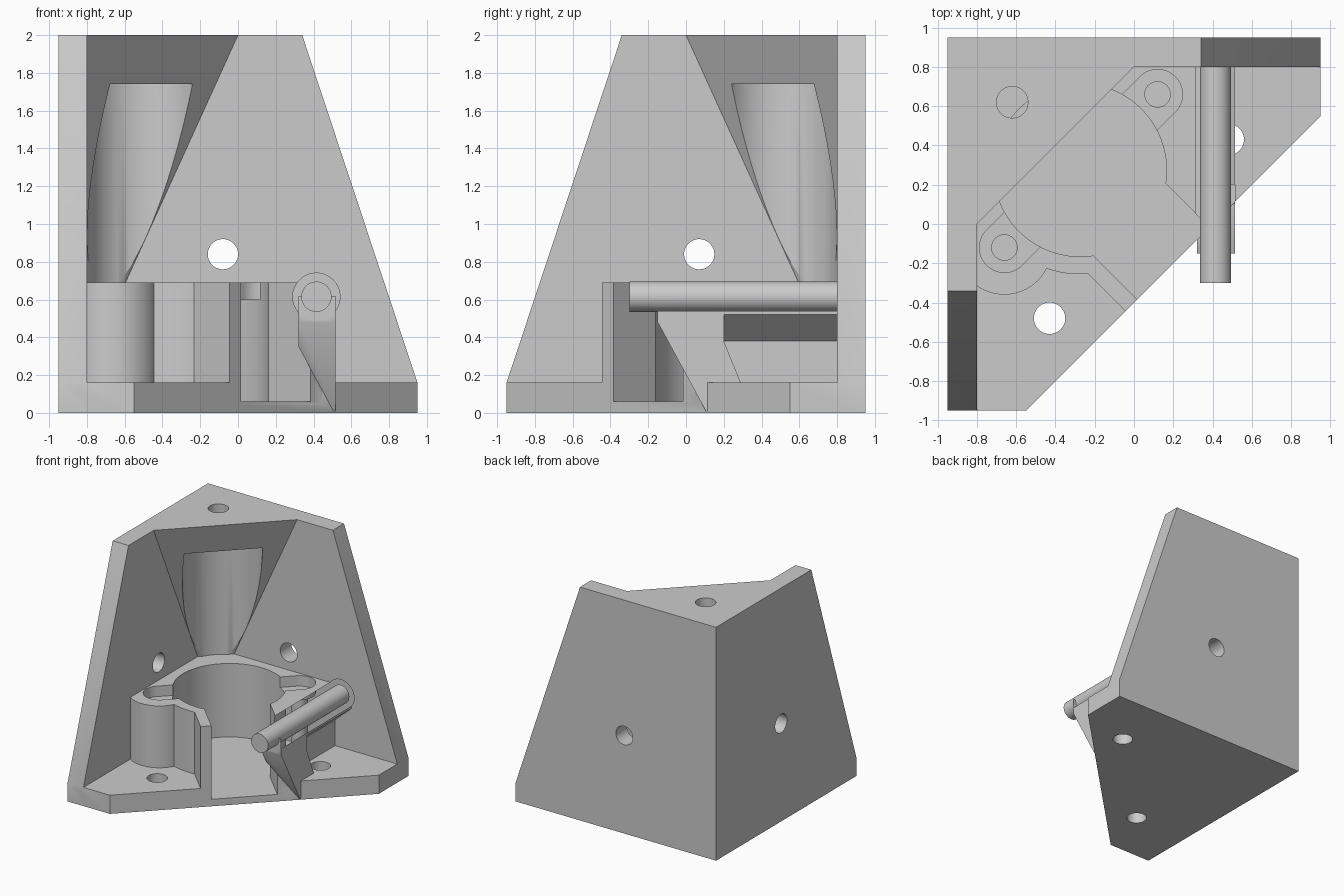
import bpy, bmesh, math
from mathutils import Vector

cube = bpy.data.objects.get("Cube")
if cube:
    bpy.data.objects.remove(cube, do_unlink=True)

grey = bpy.data.materials.new("matte_grey")
grey.use_nodes = True
COLOUR = (0.6, 0.6, 0.6, 1)
grey.diffuse_color = COLOUR
grey.node_tree.nodes["Principled BSDF"].inputs["Base Color"].default_value = COLOUR

AXES = {"x": lambda a, b, h: (h, a, b),
        "y": lambda a, b, h: (a, h, b),
        "z": lambda a, b, h: (a, b, h)}


def make(name, bm):
    bmesh.ops.recalc_face_normals(bm, faces=bm.faces)
    mesh = bpy.data.meshes.new(name)
    bm.to_mesh(mesh)
    bm.free()
    mesh.materials.append(grey)
    ob = bpy.data.objects.new(name, mesh)
    bpy.context.scene.collection.objects.link(ob)
    return ob


def prism(name, points, axis, lo, hi):
    """Extrude a flat outline along an axis."""
    bm = bmesh.new()
    place = AXES[axis]
    face = bm.faces.new([bm.verts.new(place(a, b, lo)) for a, b in points])
    out = bmesh.ops.extrude_face_region(bm, geom=[face])
    verts = [g for g in out["geom"] if isinstance(g, bmesh.types.BMVert)]
    bmesh.ops.translate(bm, verts=verts, vec=Vector(place(0, 0, hi - lo)))
    return make(name, bm)


def rod(name, a, b, r, axis, lo, hi, n=64):
    ring = [(a + r * math.cos(2 * math.pi * i / n),
             b + r * math.sin(2 * math.pi * i / n)) for i in range(n)]
    return prism(name, ring, axis, lo, hi)


def flip(points):
    """Mirror across the diagonal symmetry plane."""
    return [(-y, -x) for x, y in points]


def diag(u, v):
    """Diagonal coordinates: u points out of the corner, v runs across."""
    return ((u + v) / math.sqrt(2), (v - u) / math.sqrt(2))


def combine(part, operation):
    mod = body.modifiers.new("join", "BOOLEAN")
    mod.operation = operation
    mod.solver = "EXACT"
    mod.object = part
    part.hide_render = True
    bpy.context.view_layer.objects.active = body
    bpy.ops.object.modifier_apply(modifier=mod.name)
    bpy.data.objects.remove(part, do_unlink=True)


def add(part):
    combine(part, "UNION")


def cut(part):
    combine(part, "DIFFERENCE")


W, I, TOP = 0.95, 0.8, 0.69
EDGE = 0.4 / math.sqrt(2)

# Two walls and the floor
body = prism("corner_bracket", [(-W, 0), (W, 0), (W, 0.16), (0.34, 2), (-W, 2)], "y", I, W)
add(prism("left_wall", [(W, 0), (-W, 0), (-W, 0.16), (-0.34, 2), (W, 2)], "x", -W, -I))
add(prism("floor", [(-W, W), (W, W), (W, 0.55), (-0.55, -W), (-W, -W)], "z", 0, 0.16))

# Sloping corner gusset with a round recess
bm = bmesh.new()
for p in [(-I, 0, 2), (0, I, 2), (-I, I, 0.24), (-0.9, 0, 2), (0, 0.9, 2),
          (-0.9, 0.9, 2), (-0.9, 0.9, 0.24)]:
    bm.verts.new(p)
bmesh.ops.convex_hull(bm, input=bm.verts)
add(make("gusset", bm))
cut(rod("gusset_recess", -0.488, 0.488, 0.311, "z", 0.5, 1.74))

# Holder: ring, two bosses, back fill and front arms
CU, BOSS = -0.388, (-0.66, -0.12)
centre = diag(CU, 0)
bosses = [BOSS, flip([BOSS])[0]]
add(rod("holder_ring", *centre, 0.53, "z", 0.05, TOP, 96))
for b in bosses:
    add(rod("boss", *b, 0.24, "z", 0.05, TOP))
add(prism("holder_back", [(-0.9, 0.9), (-0.9, -0.12), BOSS, bosses[1], (0.12, 0.9)],
          "z", 0.05, TOP))
add(prism("holder_arms", [diag(CU, -0.345), diag(EDGE, -0.345),
                          diag(EDGE, 0.345), diag(CU, 0.345)], "z", 0.05, TOP))

# Tube support, overhanging at the front
add(prism("support_fill", [(0.1, 0.1), (0.36, 0.1), (0.36, 0.85), (0.1, 0.85)],
          "z", 0.05, TOP))
add(prism("support_front", [(-0.15, 0.62), (-0.15, 0.48), (0.105, 0.01), (0.29, 0.01),
                            (0.29, 0.16), (0.2, 0.38), (0.2, 0.62)], "x", 0.32, 0.515))
add(prism("support_back", [(0.515, 0.62), (0.515, 0.52), (0.36, 0.38), (0.3, 0.38),
                           (0.3, 0.62)], "y", 0.12, 0.85))

# Bore and front channel
cut(rod("bore", *centre, 0.44, "z", 0.06, 0.75, 96))
cut(prism("channel", [diag(CU, -0.26), diag(EDGE, -0.26),
                      diag(EDGE, 0.26), diag(CU, 0.26)], "z", 0.06, 0.75))

# Boss recesses and their screw holes
for b, side in zip(bosses, (-1, 1)):
    cut(rod("recess_end", *b, 0.127, "z", 0.6, 0.75))
    cut(prism("recess_slot", [diag(CU + du, side * v) for du, v in
                              ((-0.121, 0.4), (0.133, 0.4), (0.133, 0.55), (-0.121, 0.55))],
              "z", 0.6, 0.75))
    cut(rod("boss_hole", *b, 0.065, "z", 0.1, 0.75, 32))

# Side tube
add(rod("tube", 0.415, 0.615, 0.125, "y", -0.15, 0.85))
cut(rod("tube_bore", 0.415, 0.615, 0.08, "y", -0.3, I, 48))

# Mounting holes in floor, walls and top
for x, y in ((-0.43, -0.48), (0.48, 0.43)):
    cut(rod("floor_hole", x, y, 0.08, "z", -0.1, 0.3, 48))
cut(rod("back_hole", -0.08, 0.84, 0.08, "y", 0.7, 1.1, 48))
cut(rod("left_hole", 0.07, 0.84, 0.08, "x", -1.1, -0.7, 48))
cut(rod("top_hole", -0.62, 0.62, 0.08, "z", 1.6, 2.1, 48))

# One material, smooth rounds with sharp edges
body.data.materials.clear()
body.data.materials.append(grey)
for poly in body.data.polygons:
    poly.material_index = 0
bpy.ops.object.select_all(action="DESELECT")
body.select_set(True)
bpy.context.view_layer.objects.active = body
bpy.ops.object.shade_smooth_by_angle(angle=math.radians(30))
